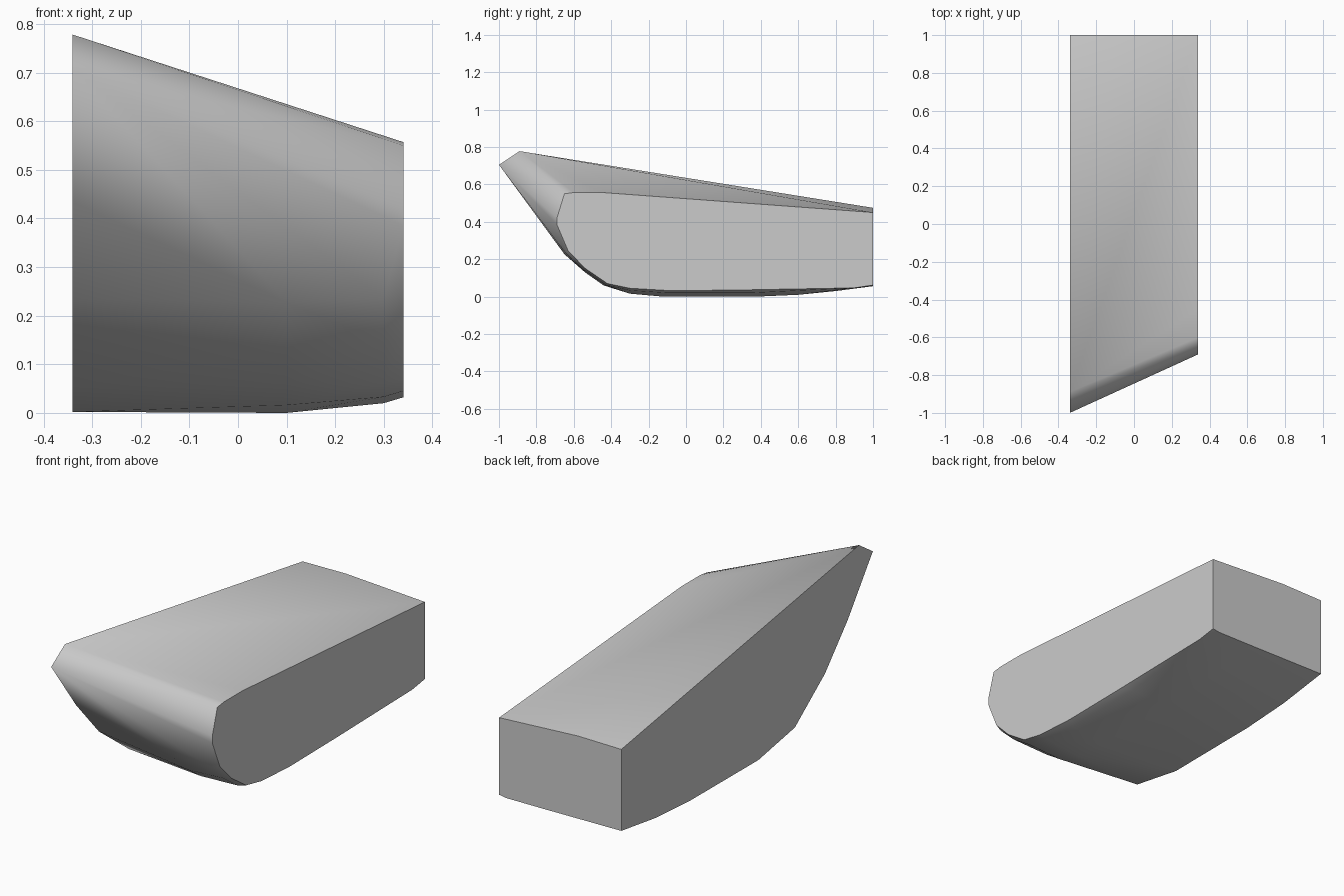
import bpy
import bmesh
import math

cube = bpy.data.objects.get("Cube")
if cube:
    bpy.data.objects.remove(cube, do_unlink=True)

HALF = 0.34

# Cross-sections (y, z) keyed by x
tall_side = [(-1, 0.705), (-0.89, 0.778), (1, 0.472), (1, 0.062), (0.72, 0.022),
             (0.45, 0.005), (-0.09, 0.002), (-0.38, 0.055), (-0.62, 0.235), (-0.80, 0.435)]
keel = [(0.8, 0.03), (0.6, 0.01), (0.37, 0.0), (-0.12, 0.0), (-0.3, 0.016),
        (-0.44, 0.06), (-0.54, 0.13), (-0.65, 0.227), (1, 0.057)]
chine = [(0.35, 0.02), (-0.1, 0.02), (-0.3, 0.033), (-0.43, 0.062),
         (-0.55, 0.145), (-0.645, 0.235), (1, 0.056)]
short_side = [(-0.65, 0.55), (-0.6, 0.557), (-0.45, 0.557), (1, 0.45), (1, 0.062),
              (0.9, 0.047), (0.3, 0.036), (-0.08, 0.032), (-0.3, 0.045), (-0.42, 0.07),
              (-0.54, 0.152), (-0.63, 0.245), (-0.69, 0.385), (-0.69, 0.42)]
sections = [(-HALF, tall_side), (0.1, keel), (0.3, chine), (HALF, short_side)]

# Solid skin stretched over the sections, plus the slight ridge at the back top
bm = bmesh.new()
for x, profile in sections:
    for y, z in profile:
        bm.verts.new((x, y, z))
bm.verts.new((-0.1, 1, 0.475))
hull = bmesh.ops.convex_hull(bm, input=bm.verts[:], use_existing_faces=False)
spare = {v for v in hull["geom_interior"] + hull["geom_unused"]
         if isinstance(v, bmesh.types.BMVert) and not v.link_faces}
bmesh.ops.delete(bm, geom=list(spare), context='VERTS')

# Merge the flat sides and back into single faces
bmesh.ops.dissolve_limit(bm, angle_limit=math.radians(0.3), verts=bm.verts[:], edges=bm.edges[:])
bmesh.ops.recalc_face_normals(bm, faces=bm.faces[:])

mesh = bpy.data.meshes.new("wedge_body")
bm.to_mesh(mesh)
bm.free()
body = bpy.data.objects.new("wedge_body", mesh)
bpy.context.collection.objects.link(body)

# Plain grey
grey = bpy.data.materials.new("light_grey")
grey.use_nodes = True
colour = (0.6, 0.6, 0.6, 1)
grey.diffuse_color = colour
grey.node_tree.nodes["Principled BSDF"].inputs["Base Color"].default_value = colour
mesh.materials.append(grey)

# Rounded skin with crisp side and nose edges
bpy.ops.object.select_all(action='DESELECT')
body.select_set(True)
bpy.context.view_layer.objects.active = body
bpy.ops.object.shade_smooth_by_angle(angle=math.radians(48))
